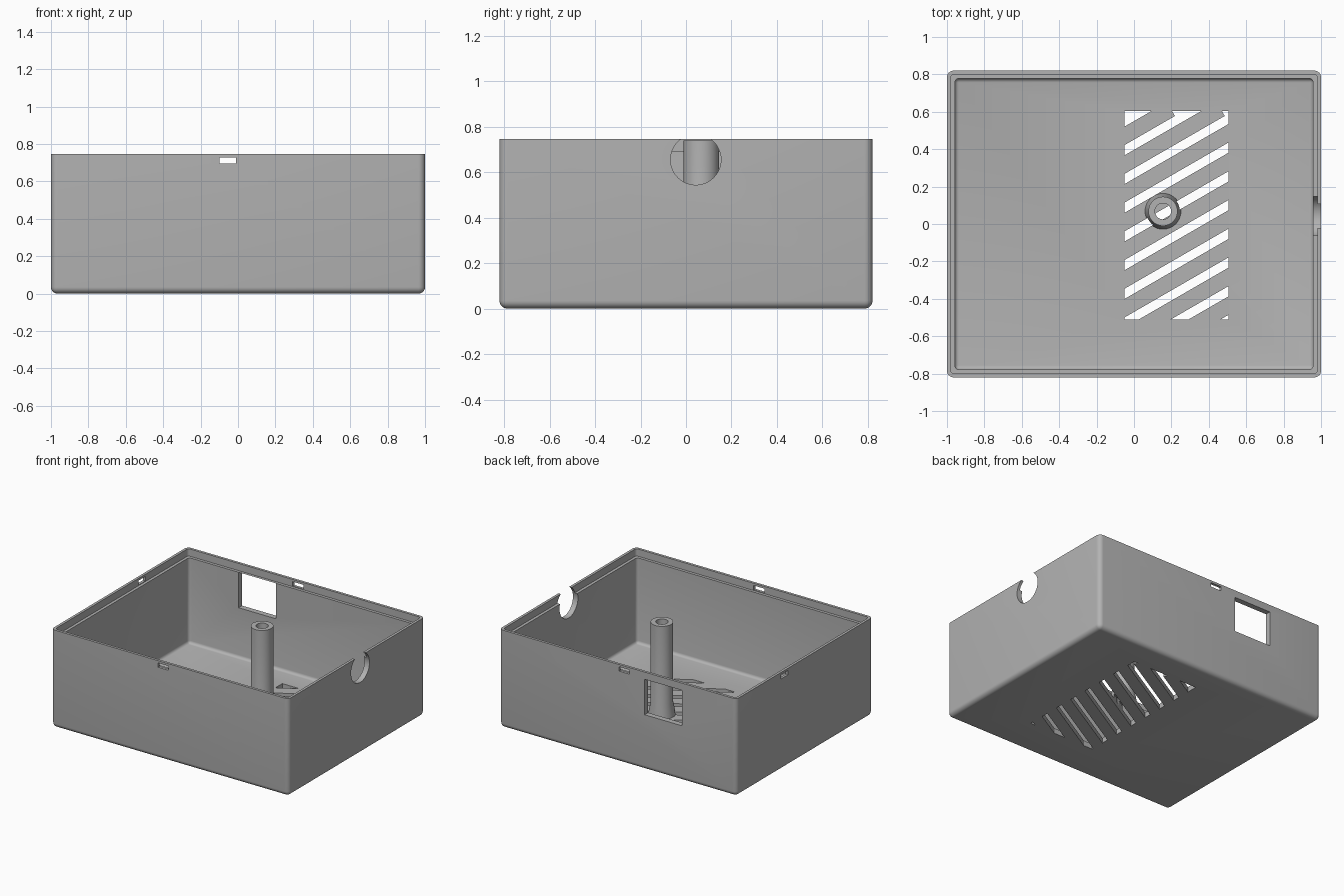
import bpy
import bmesh
from math import cos, sin, pi, radians
from mathutils import Matrix, Vector

start_cube = bpy.data.objects.get("Cube")
if start_cube:
    bpy.data.objects.remove(start_cube, do_unlink=True)

grey = bpy.data.materials.new("matte grey")
grey.use_nodes = True
colour = (0.45, 0.45, 0.45, 1)
grey.diffuse_color = colour
grey.node_tree.nodes["Principled BSDF"].inputs["Base Color"].default_value = colour


def finish(name, bm):
    bmesh.ops.recalc_face_normals(bm, faces=bm.faces[:])
    mesh = bpy.data.meshes.new(name)
    bm.to_mesh(mesh)
    bm.free()
    mesh.materials.append(grey)
    obj = bpy.data.objects.new(name, mesh)
    bpy.context.collection.objects.link(obj)
    return obj


def box(name, low, high, radius=0, segments=6, round_floor=True):
    """Box between two corners, optionally rounded at its sides and floor."""
    low, high = Vector(low), Vector(high)
    bm = bmesh.new()
    bmesh.ops.create_cube(bm, size=1)
    for v in bm.verts:
        v.co = (low + high) / 2 + v.co * (high - low)
    if radius:
        def rounded(edge):
            a, b = (v.co.z for v in edge.verts)
            return abs(a - b) > 0.01 or (round_floor and max(a, b) < low.z + 0.01)
        bmesh.ops.bevel(bm, geom=[e for e in bm.edges if rounded(e)], offset=radius,
                        segments=segments, profile=0.5, affect='EDGES')
    return finish(name, bm)


def lathe(name, profile, centre, steps=48):
    """Revolve a closed (radius, height) profile about a vertical axis."""
    bm = bmesh.new()
    rings = [[bm.verts.new((centre[0] + r * cos(2 * pi * i / steps),
                            centre[1] + r * sin(2 * pi * i / steps), z))
              for r, z in profile] for i in range(steps)]
    n = len(profile)
    for i in range(steps):
        here, there = rings[i], rings[(i + 1) % steps]
        for j in range(n):
            k = (j + 1) % n
            bm.faces.new((here[j], there[j], there[k], here[k]))
    return finish(name, bm)


def combine(target, tool, operation='DIFFERENCE'):
    mod = target.modifiers.new(tool.name, 'BOOLEAN')
    mod.operation = operation
    mod.solver = 'EXACT'
    mod.object = tool
    bpy.context.view_layer.objects.active = target
    bpy.ops.object.modifier_apply(modifier=mod.name)
    bpy.data.objects.remove(tool, do_unlink=True)


# Hollow case with a stepped rim
W, D, H = 1.0, 0.82, 0.745
STEP = 0.69
case = box("enclosure_base", (-W, -D, 0), (W, D, H), 0.035)
wall, lip = 0.042, 0.02
combine(case, box("cavity", (wall - W, wall - D, 0.04), (W - wall, D - wall, 1), 0.022, 4))
combine(case, box("rim_recess", (lip - W, lip - D, STEP), (W - lip, D - lip, 1), 0.018, 4, False))

# Hollow screw post with a flared foot
post = lathe("screw_post", [(0.043, 0.02), (0.096, 0.02), (0.096, 0.04), (0.078, 0.13),
                            (0.078, 0.74), (0.043, 0.74)], (0.155, 0.068))
combine(case, post, 'UNION')

# Floor vent: an opening crossed by slanted bars
vent = box("vent_opening", (-0.05, -0.51, -0.1), (0.505, 0.604, 0.07))
tilt = Matrix.Rotation(radians(30), 4, 'Z')
for n in range(10):
    bar = box("vent_bar", (-2.6, 0, -0.2), (0, 0.0857, 0.2))
    bar.data.transform(Matrix.Translation((0.219 + 0.266 * n, 0.5775, 0)) @ tilt)
    combine(vent, bar)
combine(case, vent)

# Rear window, and catch slots in the front, back and right walls
combine(case, box("rear_window", (-0.54, 0.7, 0.42), (-0.225, 0.9, STEP)))
for sign in (-1, 1):
    y = sign * D
    combine(case, box("catch_slot", (-0.1, y - 0.03, 0.695), (-0.01, y + 0.03, 0.728)))
combine(case, box("side_slot", (-W - 0.03, 0.2, 0.695), (-W + 0.03, 0.285, 0.728)))

# Round cable opening, broken through the rim
bm = bmesh.new()
bmesh.ops.create_cone(bm, cap_ends=True, segments=48, radius1=0.111, radius2=0.111, depth=0.3,
                      matrix=Matrix.Translation((W, 0.043, 0.655)) @ Matrix.Rotation(pi / 2, 4, 'Y'))
combine(case, finish("cable_opening", bm))

# Smooth rounded surfaces, crisp edges
bpy.ops.object.select_all(action='DESELECT')
case.select_set(True)
bpy.context.view_layer.objects.active = case
bpy.ops.object.shade_smooth_by_angle(angle=radians(30))
